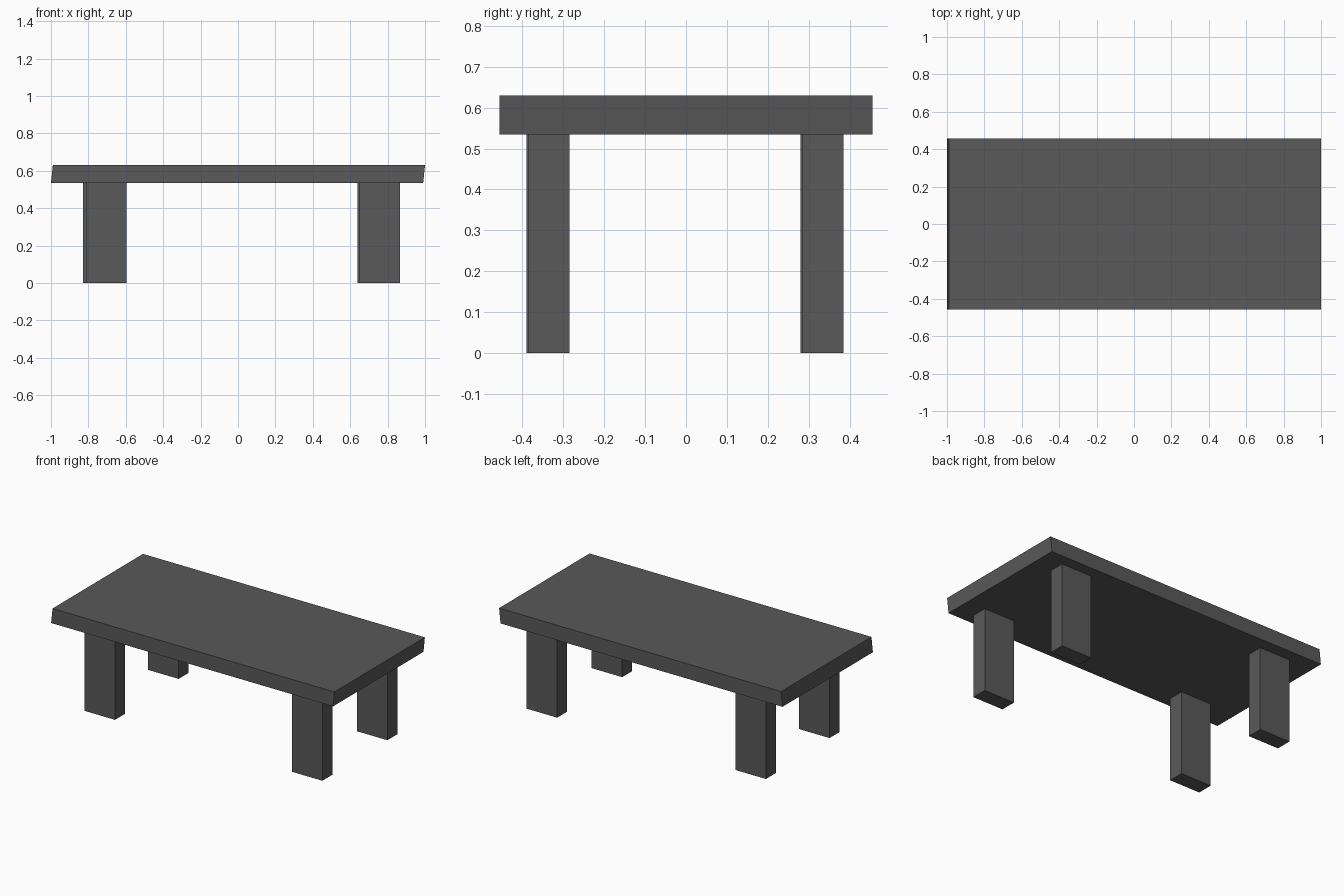
import bpy
import bmesh

if "Cube" in bpy.data.objects:
    bpy.data.objects.remove(bpy.data.objects["Cube"])

grey = bpy.data.materials.new("dark grey")
grey.diffuse_color = (0.1, 0.1, 0.1, 1)
grey.use_nodes = True
grey.node_tree.nodes["Principled BSDF"].inputs["Base Color"].default_value = grey.diffuse_color


def box(name, x0, x1, y0, y1, z0, z1, lean=0.0):
    """Box between two corners; its top face is shifted along x by lean."""
    bm = bmesh.new()
    bmesh.ops.create_cube(bm, size=1)
    for v in bm.verts:
        top = v.co.z > 0
        v.co.x = (x1 if v.co.x > 0 else x0) + (lean if top else 0)
        v.co.y = y1 if v.co.y > 0 else y0
        v.co.z = z1 if top else z0
    mesh = bpy.data.meshes.new(name)
    bm.to_mesh(mesh)
    bm.free()
    mesh.materials.append(grey)
    obj = bpy.data.objects.new(name, mesh)
    bpy.context.collection.objects.link(obj)
    return obj


# Tabletop slab with slightly slanted ends
box("tabletop", -1.0, 0.99, -0.456, 0.456, 0.535, 0.63, lean=0.01)

# Four flat legs, placed slightly unevenly
LEG_W, LEG_D = 0.215, 0.10
legs = {
    "front_left_leg": (-0.81, -0.39),
    "front_right_leg": (0.65, -0.385),
    "back_left_leg": (-0.83, 0.28),
    "back_right_leg": (0.64, 0.285),
}
for name, (x, y) in legs.items():
    box(name, x, x + LEG_W, y, y + LEG_D, 0.0, 0.537)
